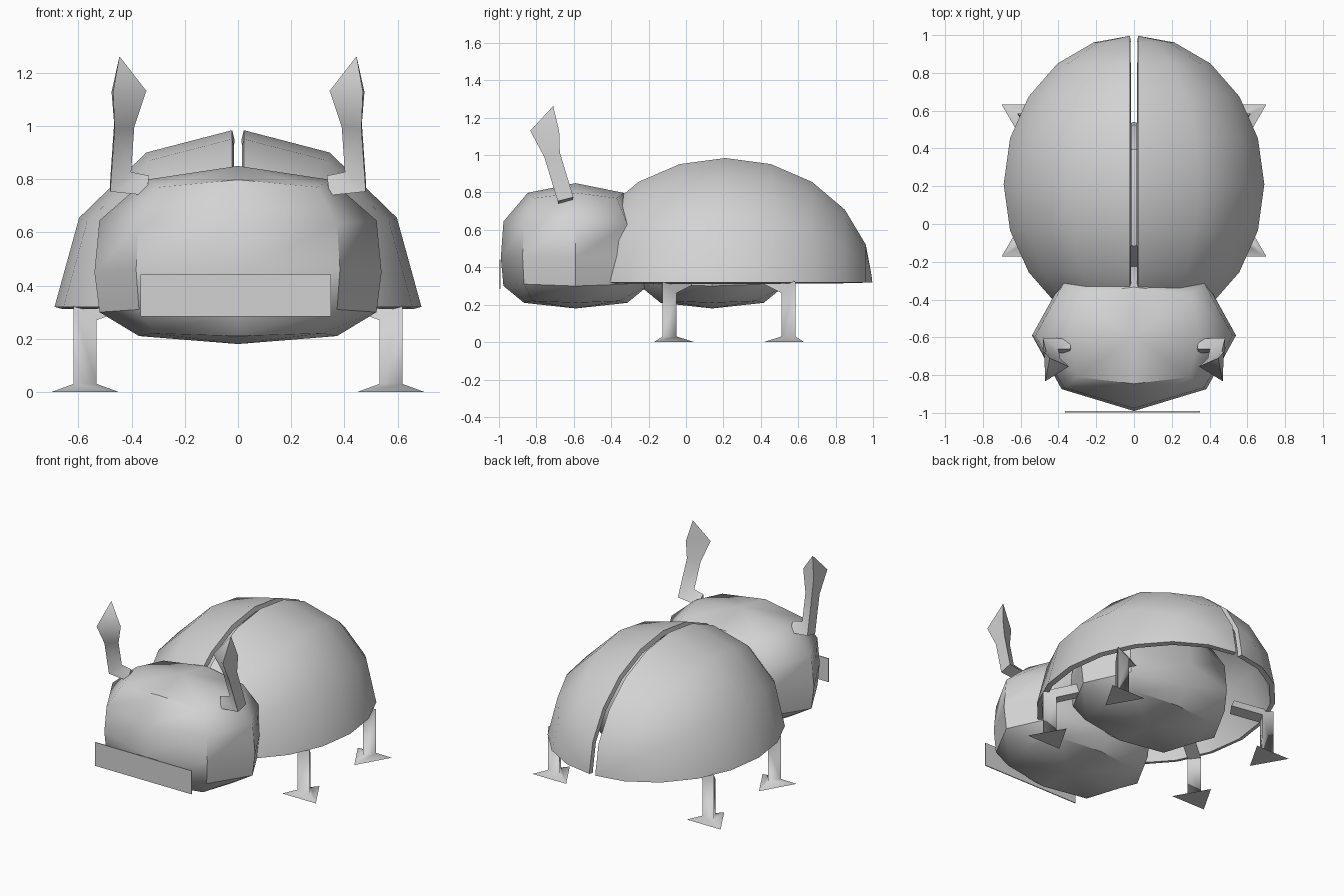
import bpy, bmesh, math
from mathutils import Vector, Matrix

if "Cube" in bpy.data.objects:
    bpy.data.objects.remove(bpy.data.objects["Cube"])

grey = bpy.data.materials.new("light_grey")
grey.diffuse_color = (0.65, 0.65, 0.65, 1)
grey.use_nodes = True
grey.node_tree.nodes["Principled BSDF"].inputs["Base Color"].default_value = grey.diffuse_color


def finish(name, bm, mirror=False, thickness=0, angle=40):
    """Turn a bmesh into a finished object, optionally thickened and mirrored."""
    me = bpy.data.meshes.new(name)
    bm.to_mesh(me)
    bm.free()
    me.materials.append(grey)
    ob = bpy.data.objects.new(name, me)
    bpy.context.collection.objects.link(ob)
    if thickness:
        mod = ob.modifiers.new("thickness", 'SOLIDIFY')
        mod.thickness, mod.offset = thickness, -1
    if mirror:
        mod = ob.modifiers.new("mirror", 'MIRROR')
        mod.use_mirror_merge = False
    bpy.ops.object.select_all(action='DESELECT')
    ob.select_set(True)
    bpy.context.view_layer.objects.active = ob
    if ob.modifiers:
        bpy.ops.object.convert(target='MESH')
    bpy.ops.object.shade_smooth_by_angle(angle=math.radians(angle))
    return ob


def skin(bm, rings):
    for a, b in zip(rings, rings[1:]):
        n = len(a)
        for i in range(n):
            bm.faces.new((a[i], a[(i + 1) % n], b[(i + 1) % n], b[i]))


def blob(name, y, rx=0.54, ry=0.40):
    """Rounded eight-sided lump; rings hold side and corner reach and height."""
    bm = bmesh.new()
    rings = []
    for side, corner, zs, zc in ((0.69, 0.58, 0.21, 0.22), (0.965, 0.69, 0.30, 0.31),
                                 (1.0, 0.71, 0.45, 0.46), (0.965, 0.69, 0.645, 0.63),
                                 (0.64, 0.55, 0.798, 0.77)):
        ring = []
        for i in range(8):
            a = i * math.pi / 4
            r, z = (corner * math.sqrt(2), zc) if i % 2 else (side, zs)
            ring.append(bm.verts.new((rx * r * math.cos(a), y + ry * r * math.sin(a), z)))
        rings.append(ring)
    skin(bm, rings)
    for ring, z in ((rings[0], 0.18), (rings[-1], 0.85)):
        pole = bm.verts.new((0, y, z))
        for i in range(8):
            bm.faces.new((ring[i], ring[(i + 1) % 8], pole))
    bmesh.ops.recalc_face_normals(bm, faces=bm.faces)
    return finish(name, bm)


def limb(name, path, roll):
    """Three-sided mitred tube along (x, y, z, radius) points, with its mirror copy."""
    pts = [Vector(p[:3]) for p in path]
    dirs = [(b - a).normalized() for a, b in zip(pts, pts[1:])]
    u = Vector((1, 0, 0))
    u = (u - dirs[0] * u.dot(dirs[0])).normalized()
    v = dirs[0].cross(u)
    angles = [math.radians(roll + 120 * i) for i in range(3)]
    offs = [u * math.cos(a) + v * math.sin(a) for a in angles]
    bm = bmesh.new()
    rings = []
    for i, p in enumerate(pts):
        d = dirs[max(i - 1, 0)]
        nxt = dirs[min(i, len(dirs) - 1)]
        n = (d + nxt).normalized()
        offs = [o - d * (o.dot(n) / d.dot(n)) for o in offs] if i else offs
        rings.append([bm.verts.new(p + o * path[i][3]) for o in offs])
        offs = [o - nxt * o.dot(nxt) for o in offs]
    skin(bm, rings)
    bm.faces.new(rings[0])
    bm.faces.new(rings[-1])
    bmesh.ops.remove_doubles(bm, verts=bm.verts, dist=0.003)
    bmesh.ops.recalc_face_normals(bm, faces=bm.faces)
    return finish(name, bm, mirror=True, angle=65)


# Head and body share one rounded shape
blob("head", -0.59)
blob("body", 0.14)

# Wing cases: half dome with poles front and back, split down the middle
bm = bmesh.new()
bmesh.ops.create_uvsphere(bm, u_segments=12, v_segments=10, radius=1)
bmesh.ops.transform(bm, verts=bm.verts, matrix=Matrix.Translation((0, 0.21, 0.32))
                    @ Matrix.Diagonal((0.69, 0.79, 0.67, 1))
                    @ Matrix.Rotation(math.pi / 2, 4, 'X'))
for co, no in (((0, 0, 0.32), (0, 0, 1)), ((0.022, 0, 0), (1, 0, 0))):
    bmesh.ops.bisect_plane(bm, geom=bm.verts[:] + bm.edges[:] + bm.faces[:], dist=1e-4,
                           plane_co=co, plane_no=no, clear_inner=True)
bmesh.ops.recalc_face_normals(bm, faces=bm.faces)
if sum(f.normal.z * f.calc_area() for f in bm.faces) < 0:
    bmesh.ops.reverse_faces(bm, faces=bm.faces)
finish("wing_cases", bm, mirror=True, thickness=0.032)

# Legs: wide triangular foot, upright shin, upper part reaching to the body
for name, y, inward, roll in (("front_legs", -0.10, 0.12, 90), ("rear_legs", 0.56, -0.12, -90)):
    limb(name, [(0.575, y, 0, 0.145), (0.575, y, 0.03, 0.05),
                (0.575, y, 0.285, 0.05), (0.41, y + inward, 0.345, 0.05)], roll)

# Antennae, from the pointed tip down to the elbow and into the head
limb("antennae", [(0.447, -0.71, 1.262, 0.001), (0.43, -0.755, 1.13, 0.085),
                  (0.44, -0.715, 1.0, 0.05), (0.455, -0.65, 0.785, 0.05),
                  (0.34, -0.65, 0.77, 0.045)], 180)

# Flat plate on the front of the head
bm = bmesh.new()
bmesh.ops.create_cube(bm, size=1, matrix=Matrix.Translation((-0.008, -0.994, 0.362))
                      @ Matrix.Diagonal((0.716, 0.006, 0.158, 1)))
finish("front_plate", bm)
